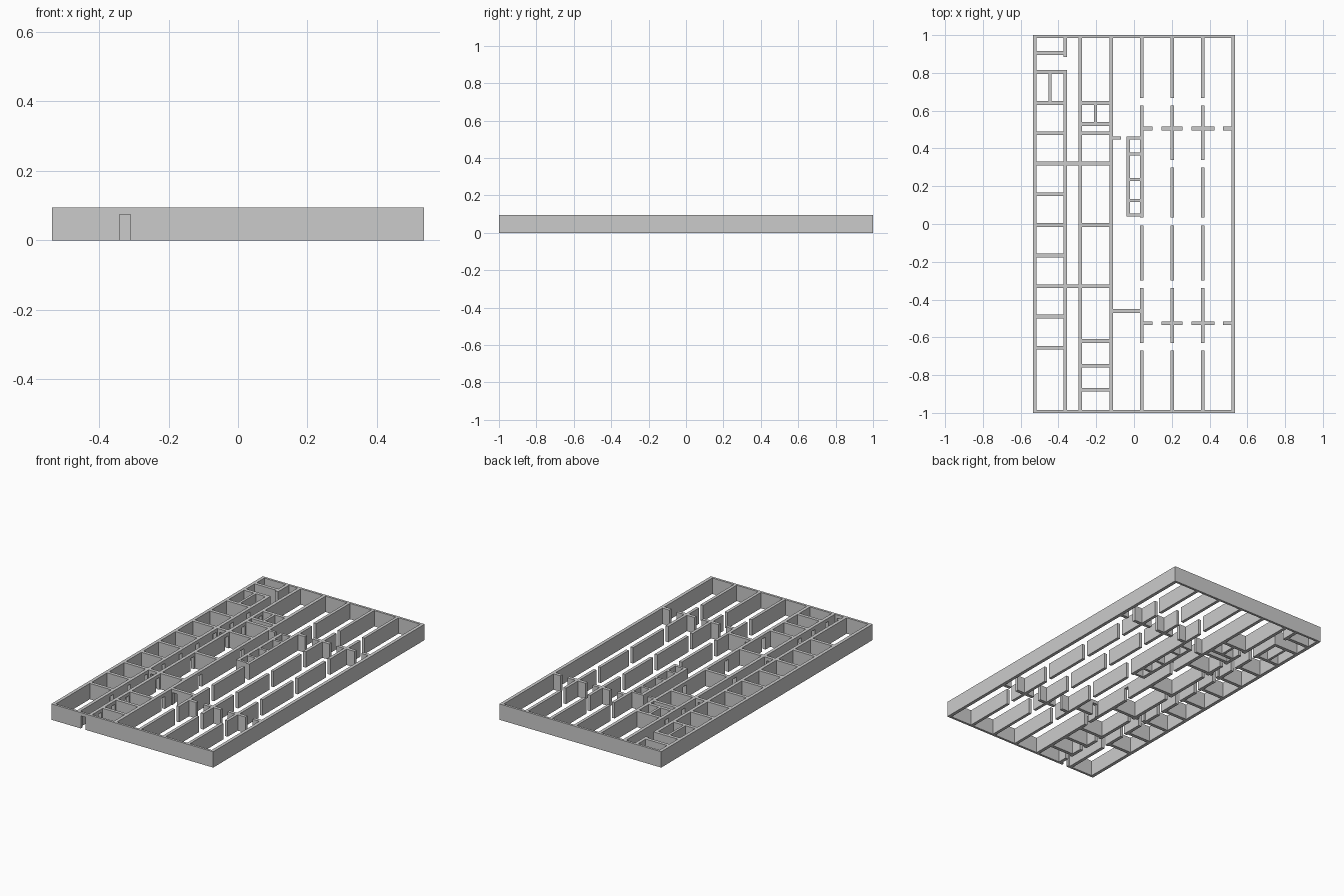
import bpy, bmesh

cube = bpy.data.objects.get("Cube")
if cube:
    bpy.data.objects.remove(cube, do_unlink=True)

HEIGHT, DOOR_H, DOOR_W = 0.095, 0.075, 0.032
THICK, THIN = 0.02, 0.015

grey = bpy.data.materials.new("wall_grey")
grey.use_nodes = True
grey.diffuse_color = (0.6, 0.6, 0.6, 1)
grey.node_tree.nodes["Principled BSDF"].inputs["Base Color"].default_value = (0.6, 0.6, 0.6, 1)


def wall(bm, axis, pos, a, b, t=THICK, doors=()):
    """Wall along an axis, with door openings under lintels."""
    def block(u0, u1, z0, z1):
        lo, hi = pos - t / 2, pos + t / 2
        c = [(u, v) if axis == 'x' else (v, u) for u, v in ((u0, lo), (u1, lo), (u1, hi), (u0, hi))]
        lower = [bm.verts.new((x, y, z0)) for x, y in c]
        upper = [bm.verts.new((x, y, z1)) for x, y in c]
        bm.faces.new(lower)
        bm.faces.new(upper)
        for i in range(4):
            j = (i + 1) % 4
            bm.faces.new((lower[i], lower[j], upper[j], upper[i]))
    start = a
    for d in sorted(doors):
        block(start, d - DOOR_W / 2, 0, HEIGHT)
        block(d - DOOR_W / 2, d + DOOR_W / 2, DOOR_H, HEIGHT)
        start = d + DOOR_W / 2
    block(start, b, 0, HEIGHT)


def build(name, walls):
    bm = bmesh.new()
    for args in walls:
        wall(bm, *args)
    bmesh.ops.recalc_face_normals(bm, faces=bm.faces)
    mesh = bpy.data.meshes.new(name)
    bm.to_mesh(mesh)
    bm.free()
    mesh.materials.append(grey)
    bpy.context.collection.objects.link(bpy.data.objects.new(name, mesh))


# Room dividers, listed from back to front
west_rooms = [0.905, 0.805, 0.64, 0.48, 0.32, 0.157, -0.005, -0.167, -0.33, -0.49, -0.655]
inner_rooms = [0.64, 0.53, 0.48, 0.32, -0.005, -0.33, -0.62, -0.75, -0.877]
near = 0.035

# Outer shell with a front door to the corridor
build("outer_walls", [
    ('y', -0.526, -1, 1), ('y', 0.526, -1, 1),
    ('x', 0.993, -0.516, 0.516, 0.014),
    ('x', -0.993, -0.516, 0.516, 0.014, [-0.325])])

# Long corridor walls
build("corridor_walls", [
    ('y', -0.364, -0.986, 0.815, THICK, [y - near for y in west_rooms[2:]]),
    ('y', -0.364, 0.885, 0.986),
    ('y', -0.285, -0.986, 0.986, THICK, [y - near for y in inner_rooms if y != 0.53]),
    ('y', -0.121, -0.986, 0.986, THICK, [0.2, -0.2, -0.55])])

# Small room partitions
build("west_partitions", [('x', y, -0.516, -0.374) for y in west_rooms]
      + [('y', -0.445, 0.65, 0.795, THIN)])
build("inner_partitions", [('x', y, -0.275, -0.131) for y in inner_rooms]
      + [('y', -0.203, 0.54, 0.63, THIN)])
build("corridor_partitions", [('x', y, -0.354, -0.295, THICK, [-0.325]) for y in (0.32, -0.33)])

# Hall dividers and the narrow service cells
build("hall_partitions", [('x', 0.455, -0.111, -0.07, THIN), ('x', -0.46, -0.111, 0.034, THICK, [-0.09])])
build("service_cells", [('y', -0.031, 0.04, 0.462)]
      + [('x', y, -0.021, 0.034, THIN) for y in (0.455, 0.37, 0.235, 0.125, 0.047)])

# Broken wall lines of the large halls
spans = [(0.666, 0.986), (0.34, 0.628), (0.034, 0.3), (-0.3, -0.007), (-0.63, -0.34), (-0.986, -0.67)]
build("hall_wall_rows", [('y', x, a, b, 0.018) for x in (0.042, 0.203, 0.364) for a, b in spans]
      + [('y', 0.042, 0.3, 0.34, 0.018)])
cross = [(0.051, 0.097), (0.145, 0.258), (0.305, 0.425), (0.47, 0.516)]
build("hall_cross_walls", [('x', y, a, b) for y in (0.505, -0.525) for a, b in cross])
